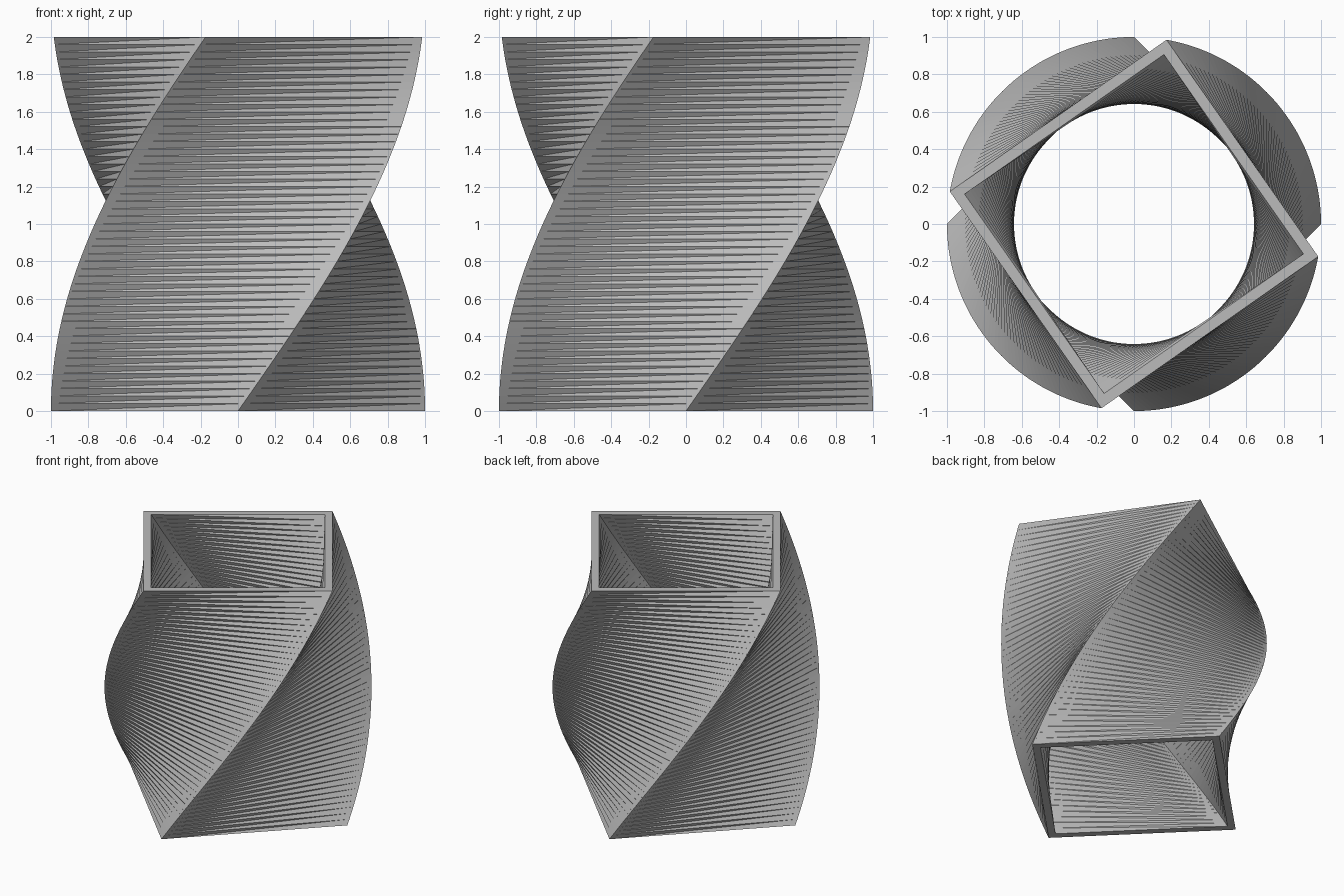
import bpy
import bmesh
from math import cos, sin, radians

cube = bpy.data.objects.get("Cube")
if cube:
    bpy.data.objects.remove(cube, do_unlink=True)

HEIGHT = 2.0
TWIST = radians(80)
LAYERS = 50
OUTER, INNER = 1.0, 0.92  # corner radii of the square section

# Plain grey material
grey = bpy.data.materials.new("plain grey")
grey.use_nodes = True
colour = (0.5, 0.5, 0.5, 1)
grey.diffuse_color = colour
grey.node_tree.nodes["Principled BSDF"].inputs["Base Color"].default_value = colour

bm = bmesh.new()


def square_ring(radius, layer):
    """Square section turned in step with its height."""
    t = layer / LAYERS
    angles = [radians(90 * i) + TWIST * t for i in range(4)]
    return [bm.verts.new((radius * cos(a), radius * sin(a), HEIGHT * t)) for a in angles]


def twisted_wall(radius, inward):
    """Stack of sections joined by long thin triangles."""
    rings = [square_ring(radius, k) for k in range(LAYERS + 1)]
    for low, high in zip(rings, rings[1:]):
        for i in range(4):
            j = (i + 1) % 4
            for tri in ((low[i], low[j], high[j]), (low[i], high[j], high[i])):
                bm.faces.new(tri[::-1] if inward else tri)
    return rings


outer = twisted_wall(OUTER, False)
inner = twisted_wall(INNER, True)

# Flat rims closing the wall at the top and bottom
for i in range(4):
    j = (i + 1) % 4
    bm.faces.new((outer[-1][i], outer[-1][j], inner[-1][j], inner[-1][i]))
    bm.faces.new((outer[0][j], outer[0][i], inner[0][i], inner[0][j]))

mesh = bpy.data.meshes.new("twisted_square_tube")
bm.to_mesh(mesh)
bm.free()
mesh.materials.append(grey)
tube = bpy.data.objects.new("twisted_square_tube", mesh)
bpy.context.collection.objects.link(tube)
